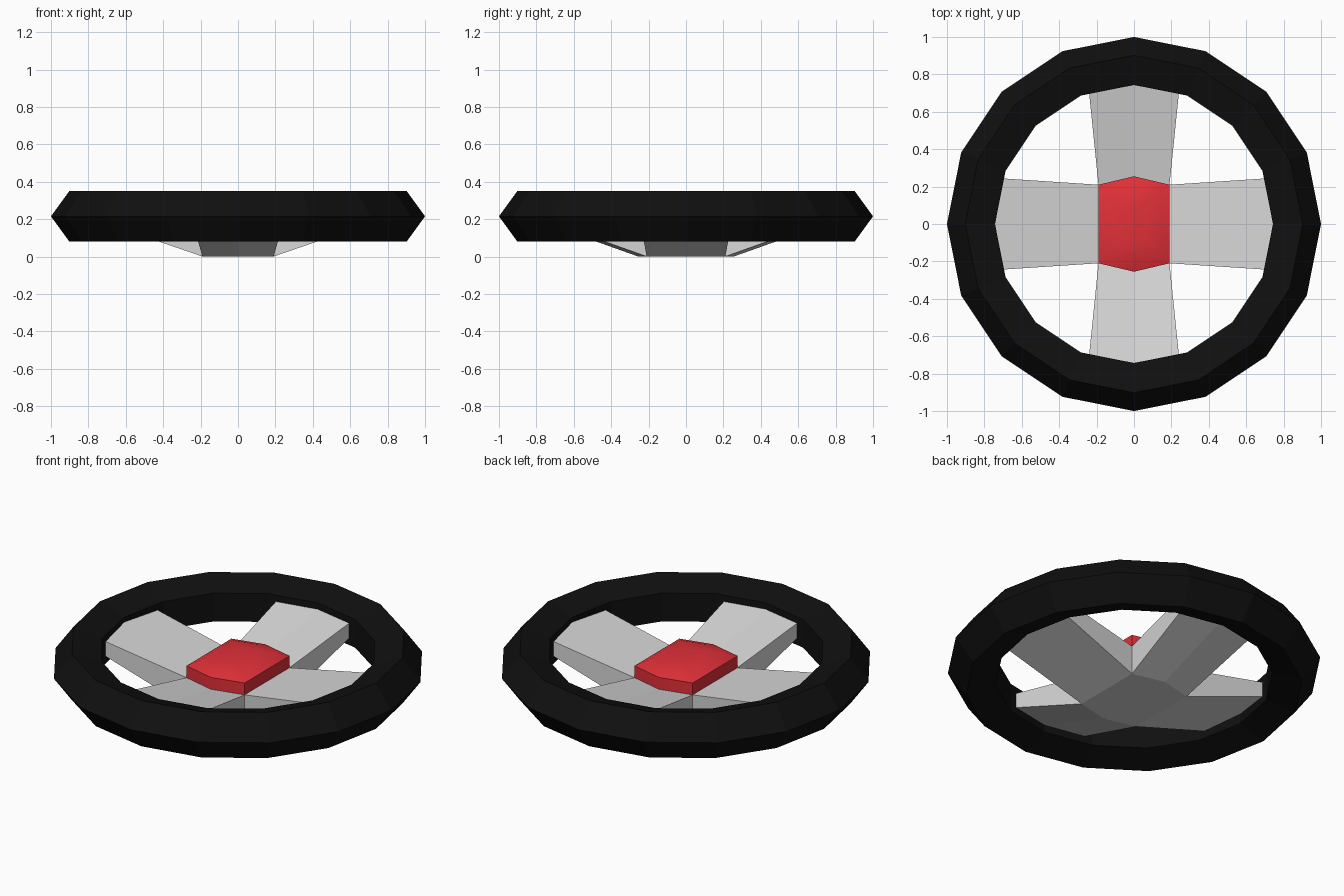
import bpy, bmesh
from math import cos, sin, tau, radians

cube = bpy.data.objects.get("Cube")
if cube:
    bpy.data.objects.remove(cube, do_unlink=True)


def material(name, color, roughness=0.6):
    mat = bpy.data.materials.new(name)
    mat.use_nodes = True
    mat.diffuse_color = (*color, 1)
    bsdf = mat.node_tree.nodes["Principled BSDF"]
    bsdf.inputs["Base Color"].default_value = (*color, 1)
    bsdf.inputs["Roughness"].default_value = roughness
    return mat


black = material("black rubber", (0.005, 0.005, 0.005))
grey = material("light grey metal", (0.68, 0.68, 0.68))
red = material("red button", (0.76, 0.03, 0.04))


def finish(bm, name, mat):
    bmesh.ops.recalc_face_normals(bm, faces=bm.faces)
    mesh = bpy.data.meshes.new(name)
    bm.to_mesh(mesh)
    bm.free()
    mesh.materials.append(mat)
    obj = bpy.data.objects.new(name, mesh)
    bpy.context.collection.objects.link(obj)
    return obj


def loft(name, rings, mat):
    """Skin a list of matching closed rings and cap both ends."""
    bm = bmesh.new()
    loops = [[bm.verts.new(p) for p in ring] for ring in rings]
    n = len(loops[0])
    for a, b in zip(loops, loops[1:]):
        for i in range(n):
            j = (i + 1) % n
            bm.faces.new((a[i], a[j], b[j], b[i]))
    bm.faces.new(loops[0])
    bm.faces.new(loops[-1])
    return finish(bm, name, mat)


# Rim: five-sided tube swept round sixteen steps
RIM_Z, MAJOR, MINOR, STEPS, SIDES = 0.215, 0.858, 0.142, 16, 5
bm = bmesh.new()
grid = []
for i in range(STEPS):
    a = tau * i / STEPS
    ring = []
    for k in range(SIDES):
        b = tau * k / SIDES
        r = MAJOR + MINOR * cos(b)
        ring.append(bm.verts.new((r * cos(a), r * sin(a), RIM_Z + MINOR * sin(b))))
    grid.append(ring)
for i in range(STEPS):
    p, q = grid[i], grid[(i + 1) % STEPS]
    for k in range(SIDES):
        m = (k + 1) % SIDES
        bm.faces.new((p[k], q[k], q[m], p[m]))
finish(bm, "rim", black)

# Hub: six-sided core shared by the spokes and the button
HX, HY, PEAK, HUB_TOP = 0.19, 0.21, 0.255, 0.17
outline = [(HX, -HY), (HX, HY), (0, PEAK), (-HX, HY), (-HX, -HY), (0, -PEAK)]


def hub_ring(scale, z):
    return [(x * scale, y * scale, z) for x, y in outline]


loft("hub", [hub_ring(1, 0), hub_ring(1, HUB_TOP)], grey)


# Spokes: tapering arms that rise into the rim
def spoke(name, place, start, half, bulge):
    def section(along, width, low, high):
        across = [(-width, along), (0, along + bulge), (width, along)]
        return ([place(u, v, low) for u, v in across]
                + [place(u, v, high) for u, v in reversed(across)])
    loft(name, [section(start, half, 0, HUB_TOP),
                section(0.8, 0.25, 0.21, 0.28)], grey)


for side, s in (("left", 1), ("right", -1)):
    spoke(side + "_spoke", lambda u, v, z: (s * v, u, z), HX, HY, 0)
for side, s in (("back", 1), ("front", -1)):
    spoke(side + "_spoke", lambda u, v, z: (u, s * v, z), HY, HX, PEAK - HY)

# Button: red cap with a softly domed top
button = loft("centre_button", [hub_ring(1, HUB_TOP), hub_ring(1, 0.24),
                                hub_ring(0.75, 0.264), hub_ring(0.4, 0.276)], red)
bpy.ops.object.select_all(action="DESELECT")
button.select_set(True)
bpy.context.view_layer.objects.active = button
bpy.ops.object.shade_smooth_by_angle(angle=radians(50))
